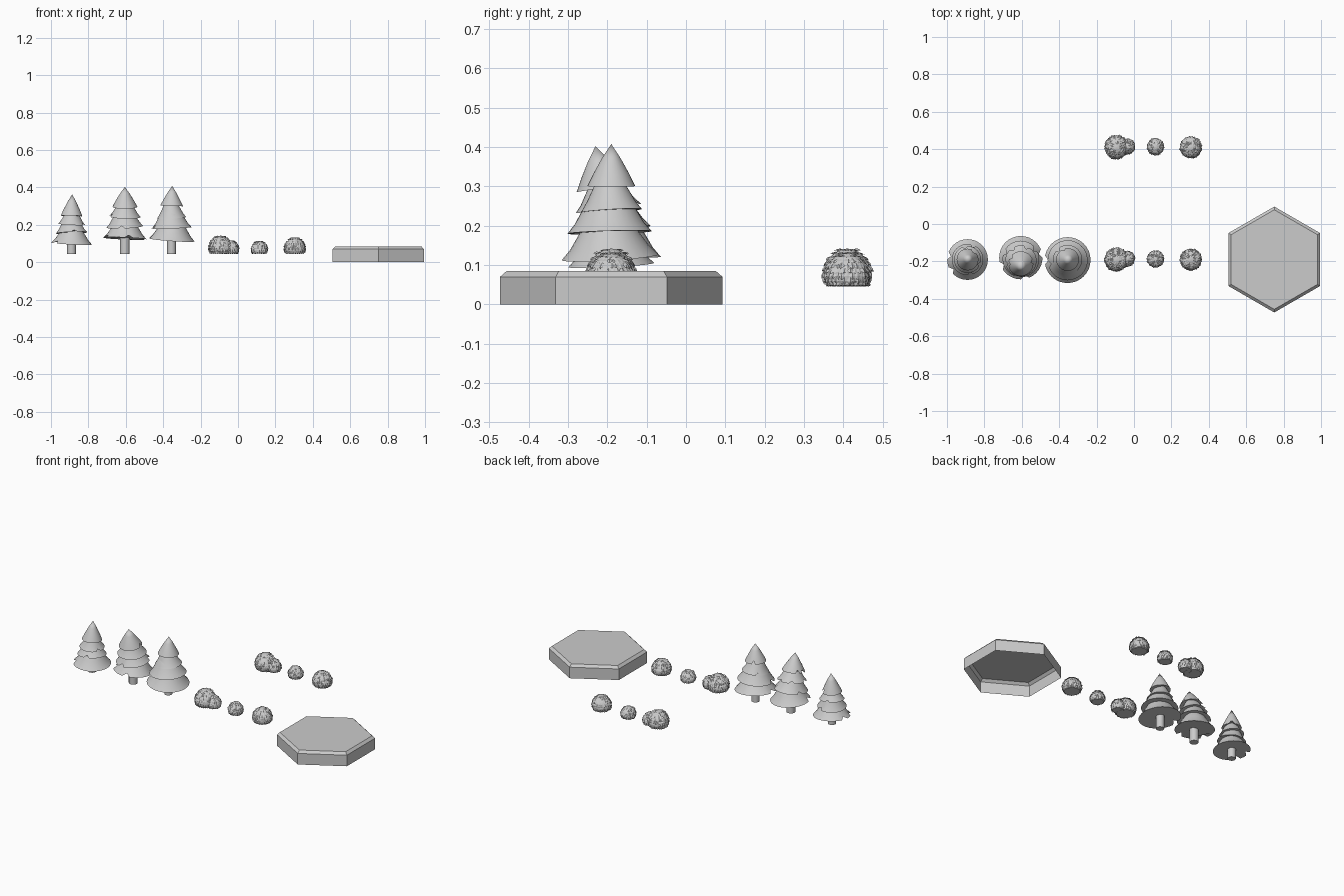
import bpy, bmesh, math, random
from mathutils import Vector, Matrix, Euler

if "Cube" in bpy.data.objects:
    bpy.data.objects.remove(bpy.data.objects["Cube"])

random.seed(4)


def finish(name, bm, smooth=None):
    me = bpy.data.meshes.new(name)
    bm.to_mesh(me)
    bm.free()
    ob = bpy.data.objects.new(name, me)
    bpy.context.collection.objects.link(ob)
    if smooth:
        bpy.ops.object.select_all(action='DESELECT')
        ob.select_set(True)
        bpy.context.view_layer.objects.active = ob
        bpy.ops.object.shade_smooth_by_angle(angle=math.radians(smooth))
    return ob


def lathe(bm, profile, n, matrix, start=0.0, notches=(), cap_bottom=True):
    """Rings of (radius, z); radius 0 makes a tip. Notches cut into the first ring."""
    rings = []
    for k, (r, z) in enumerate(profile):
        if r == 0:
            rings.append([bm.verts.new(matrix @ Vector((0, 0, z)))])
            continue
        ring = []
        for i in range(n):
            a = start + 2 * math.pi * i / n
            cut = k == 0 and i in notches
            s, dz = (0.84, profile[1][1] * 0.6) if cut else (1, 0)
            ring.append(bm.verts.new(matrix @ Vector((r * s * math.cos(a), r * s * math.sin(a), z + dz))))
        rings.append(ring)
    for lo, hi in zip(rings, rings[1:]):
        for i in range(n):
            j = (i + 1) % n
            if len(hi) == 1:
                bm.faces.new((lo[i], lo[j], hi[0]))
            else:
                bm.faces.new((lo[i], lo[j], hi[j], hi[i]))
    if cap_bottom:
        bm.faces.new(rings[0][::-1])
    if len(rings[-1]) > 1:
        bm.faces.new(rings[-1])


# Hexagonal base tile, bevelled on top and open underneath
bm = bmesh.new()
lathe(bm, [(0.283, 0), (0.283, 0.07), (0.266, 0.085)], 6,
      Matrix.Translation((0.75, -0.19, 0)), math.pi / 6, cap_bottom=False)
finish("hex_tile", bm)


# Fir trees: trunk and stacked, tilted skirts
def tree(name, x, y, trunk_r, tiers, notch_count):
    bm = bmesh.new()
    lathe(bm, [(trunk_r, 0.045), (trunk_r, 0.15)], 14, Matrix.Translation((x, y, 0)))
    finish(name + "_trunk", bm, 40)
    bm = bmesh.new()
    for k, (z, r, h, dy, rx, ry) in enumerate(tiers):
        top = k == len(tiers) - 1
        m = Matrix.Translation((x, y + dy, z)) @ Euler((rx, ry, 0)).to_matrix().to_4x4()
        if top:
            prof = [(r, 0), (r * 0.74, h * 0.3), (r * 0.4, h * 0.65), (0, h)]
        else:
            prof = [(r, 0), (r * 0.82, h * 0.16), (r * 0.66, h * 0.36), (r * 0.4, h * 0.68), (0, h)]
        cuts = random.sample(range(32), notch_count)
        lathe(bm, prof, 32, m, notches=cuts)
    finish(name + "_foliage", bm, 40)


# tiers: base z, radius, height, y shift, tilt about x, tilt about y
tree("left_tree", -0.89, -0.19, 0.024, [
    (0.100, 0.109, 0.13, 0, 0.05, 0.05),
    (0.157, 0.084, 0.12, 0, -0.07, -0.04),
    (0.203, 0.072, 0.10, 0, 0.06, 0.05),
    (0.248, 0.058, 0.115, 0, -0.04, 0.03)], 2)
tree("middle_tree", -0.605, -0.185, 0.026, [
    (0.127, 0.116, 0.14, 0.005, -0.05, 0.04),
    (0.190, 0.098, 0.13, -0.002, 0.10, -0.05),
    (0.244, 0.084, 0.11, -0.012, 0.14, 0.03),
    (0.297, 0.067, 0.107, -0.027, 0.17, 0.0)], 3)
tree("right_tree", -0.355, -0.19, 0.024, [
    (0.120, 0.123, 0.15, -0.003, 0.06, 0.07),
    (0.183, 0.107, 0.15, -0.004, 0.03, -0.04),
    (0.238, 0.078, 0.12, 0, 0.06, -0.05),
    (0.301, 0.061, 0.107, 0, 0.0, 0.03)], 1)


# Bushes: flat-bottomed domes shingled with little drooping leaves
SHAPE = [(0.80, 0.02), (0.94, 0.20), (0.96, 0.42), (0.84, 0.64), (0.58, 0.84), (0.26, 0.96)]


def shape_at(t):
    f = t * (len(SHAPE) - 1)
    i = min(int(f), len(SHAPE) - 2)
    a, b = Vector(SHAPE[i]), Vector(SHAPE[i + 1])
    return a.lerp(b, f - i), (b - a).normalized()


def clump(bm, x, y, r, h):
    base = Vector((x, y, 0.045))
    lathe(bm, [(p * r * 0.95, q * h) for p, q in SHAPE] + [(0, h * 0.98)], 20,
          Matrix.Translation(base))
    size = 0.011 + r * 0.06
    rows = 8
    for row in range(rows):
        (pr, pz), slope = shape_at((row + 0.4) / rows)
        count = max(5, int(2 * math.pi * pr * r / (size * 0.85)))
        for i in range(count):
            a = 2 * math.pi * (i + 0.5 * (row % 2) + random.uniform(-.25, .25)) / count
            out = Vector((math.cos(a), math.sin(a), 0))
            side = Vector((-math.sin(a), math.cos(a), 0))
            up = (out * slope.x * r + Vector((0, 0, slope.y * h))).normalized()
            nor = side.cross(up).normalized()
            c = base + out * (pr * r * 0.95) + Vector((0, 0, pz * h))
            s = size * random.uniform(0.8, 1.15)
            lift = random.uniform(0.15, 0.45) * s
            pts = [c + up * s * 0.7,
                   c - side * s * 0.6 + nor * lift * 0.3,
                   c - up * s * 0.6 + nor * lift,
                   c + side * s * 0.6 + nor * lift * 0.3]
            for p in pts:
                p.z = max(p.z, 0.045)
            ridge = c + nor * lift
            vs = [bm.verts.new(p) for p in pts]
            mid = bm.verts.new(ridge)
            for k in range(4):
                bm.faces.new((vs[k], vs[(k + 1) % 4], mid))


BUSHES = {
    "double_bush": [(-0.094, 0, 0.066, 0.099), (-0.037, 0.004, 0.043, 0.073)],
    "small_bush": [(0.115, 0.003, 0.046, 0.070)],
    "round_bush": [(0.304, 0, 0.060, 0.089)],
}
for row_name, row_y in (("front", -0.19), ("back", 0.41)):
    for bush_name, clumps in BUSHES.items():
        bm = bmesh.new()
        for x, dy, r, h in clumps:
            clump(bm, x, row_y + dy, r, h)
        finish(f"{row_name}_{bush_name}", bm)
